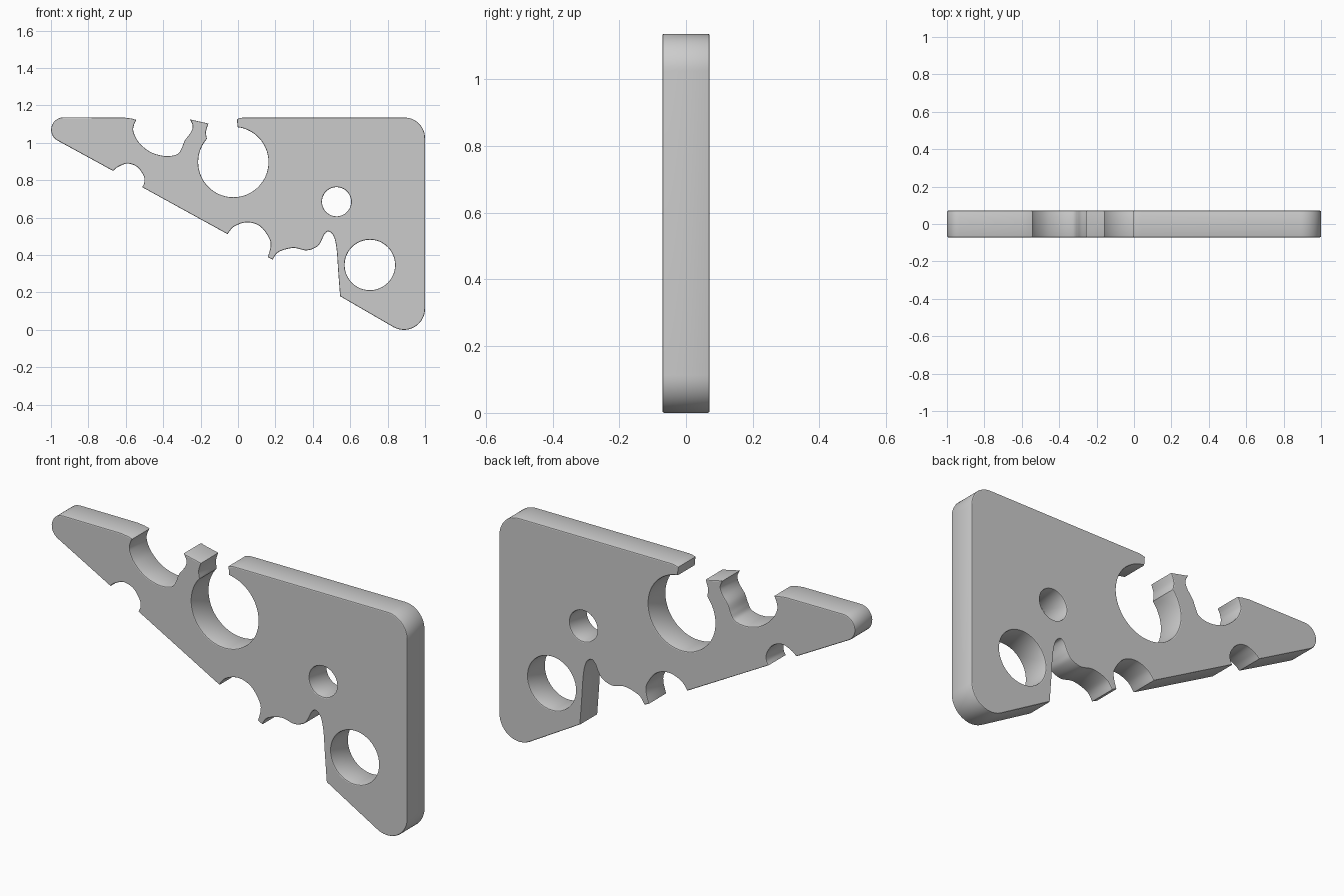
import bpy
from math import sin, cos, radians, pi

if "Cube" in bpy.data.objects:
    bpy.data.objects.remove(bpy.data.objects["Cube"])

HALF, RIM = 0.071, 0.005


def arc(cx, cz, r, a0, a1, n=14):
    """Points on a circle from angle a0 to a1 in degrees."""
    return [(cx + r * cos(radians(a0 + (a1 - a0) * i / n)),
             cz + r * sin(radians(a0 + (a1 - a0) * i / n))) for i in range(n + 1)]


def smooth(pts, n=6):
    """Catmull-Rom curve through the points."""
    p = [pts[0]] + pts + [pts[-1]]
    out = []
    for i in range(1, len(p) - 2):
        a, b, c, d = p[i - 1:i + 3]
        for k in range(n):
            t = k / n
            out.append(tuple(0.5 * (2 * b[j] + (c[j] - a[j]) * t
                       + (2 * a[j] - 5 * b[j] + 4 * c[j] - d[j]) * t * t
                       + (3 * b[j] - a[j] - 3 * c[j] + d[j]) * t ** 3) for j in (0, 1)))
    return out + [pts[-1]]


outline = []
# slanted lower edge: rounded tip, two bites, a wavy bite
outline += arc(-0.933, 1.07, 0.066, 90, 241.2)
outline += smooth([(-0.668, 0.85), (-0.64, 0.872), (-0.592, 0.889), (-0.54, 0.872),
                   (-0.505, 0.825), (-0.501, 0.788), (-0.512, 0.763)])
outline += smooth([(-0.056, 0.512), (-0.02, 0.553), (0.05, 0.575), (0.12, 0.552),
                   (0.168, 0.487), (0.174, 0.444), (0.159, 0.389)])
outline += smooth([(0.185, 0.376), (0.217, 0.416), (0.294, 0.438), (0.366, 0.425),
                   (0.42, 0.443), (0.443, 0.471), (0.463, 0.512), (0.485, 0.526),
                   (0.512, 0.5), (0.527, 0.433), (0.536, 0.31), (0.546, 0.18)])
# rounded right-hand corners
outline += arc(0.887, 0.113, 0.113, 241.2, 360)
outline += arc(0.89, 1.025, 0.11, 0, 90)
# top edge: large open hole, prong, rounded bite
outline += smooth([(0.05, 1.135), (0.02, 1.134), (-0.006, 1.127)], 4)
outline += arc(-0.025, 0.897, 0.188, 83, -221, 60)
outline += smooth([(-0.167, 1.025), (-0.171, 1.06), (-0.158, 1.103)])
outline += smooth([(-0.257, 1.125), (-0.242, 1.091), (-0.252, 1.056), (-0.284, 1.013),
                   (-0.302, 0.97), (-0.325, 0.939), (-0.39, 0.929), (-0.47, 0.952),
                   (-0.532, 1.005), (-0.559, 1.06), (-0.556, 1.096), (-0.543, 1.123)])
outline += smooth([(-0.57, 1.13), (-0.61, 1.135)], 2)

# round through holes
holes = [arc(x, z, r, 0, 360 - 7.5, 47) for x, z, r in
         [(0.527, 0.685, 0.078), (0.705, 0.347, 0.135)]]

# extruded plate with slightly softened rims
curve = bpy.data.curves.new("cheese_wedge", 'CURVE')
curve.dimensions, curve.fill_mode = '2D', 'BOTH'
curve.extrude, curve.bevel_depth = HALF - RIM, RIM
curve.bevel_resolution, curve.offset = 1, -RIM
for pts in [outline] + holes:
    s = curve.splines.new('POLY')
    s.points.add(len(pts) - 1)
    for p, (x, z) in zip(s.points, pts):
        p.co = (x, z, 0, 1)
    s.use_cyclic_u = True

plate = bpy.data.objects.new("cheese_wedge", curve)
bpy.context.collection.objects.link(plate)
plate.rotation_euler = (pi / 2, 0, 0)
bpy.context.view_layer.objects.active = plate
plate.select_set(True)
bpy.ops.object.convert(target='MESH')
bpy.ops.object.transform_apply(location=False, rotation=True, scale=False)
bpy.ops.object.shade_smooth_by_angle(angle=radians(32))
